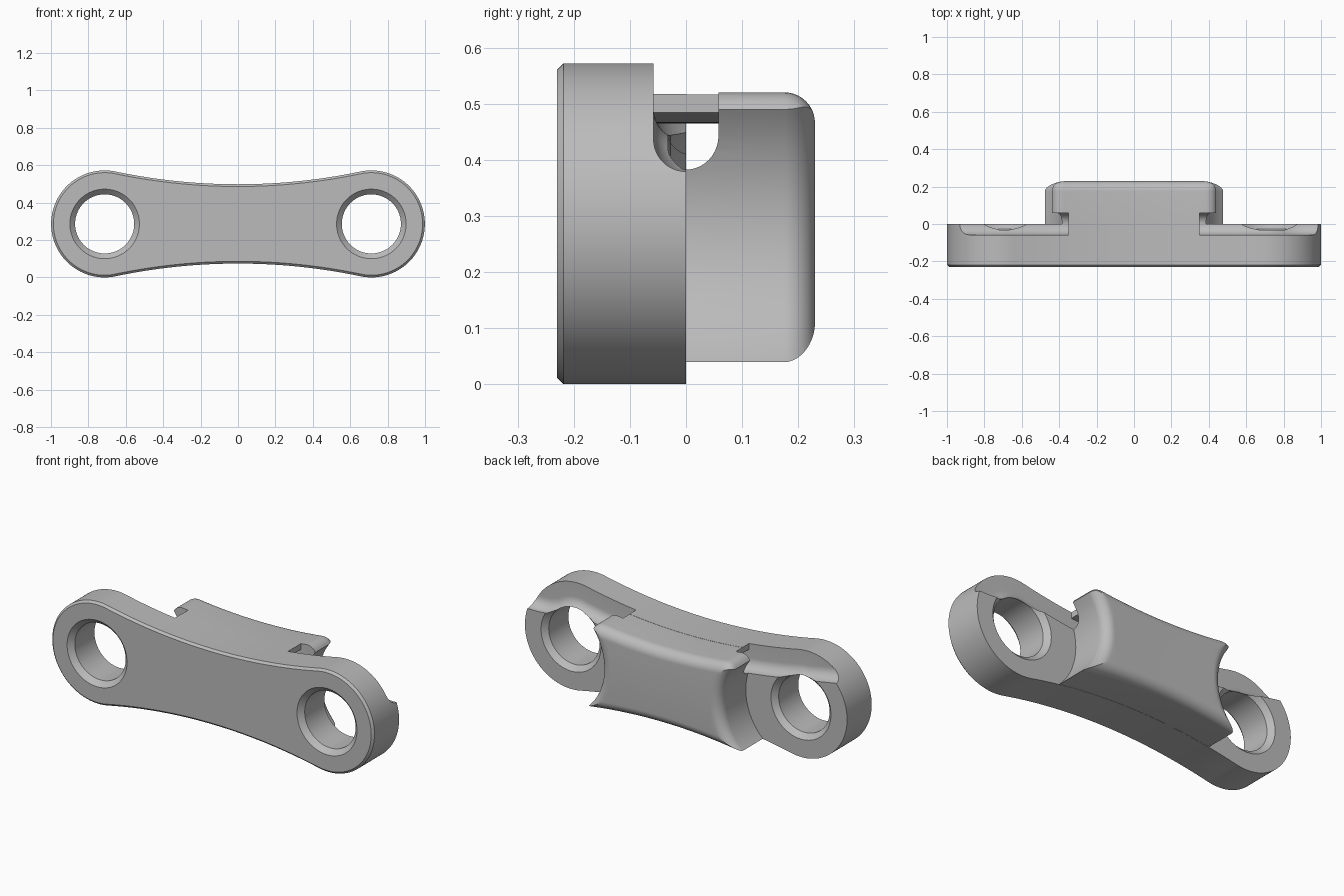
import bpy, bmesh
from math import sin, cos, pi, sqrt, atan2

cube = bpy.data.objects.get("Cube")
if cube:
    bpy.data.objects.remove(cube, do_unlink=True)

EYE_X, MID_Z, EYE_R = 0.713, 0.286, 0.286    # end eyes
WAIST = 0.212                                # half height in the middle
ARC_R = 3.186                                # concave long sides
ARC_Z = MID_Z + WAIST + ARC_R
PHI = atan2(ARC_Z - MID_Z, -EYE_X)           # where side meets eye
BACK = 0.23

metal = bpy.data.materials.new("grey metal")
metal.use_nodes = True
GREY = (0.5, 0.5, 0.5, 1)
metal.diffuse_color = GREY
metal.node_tree.nodes["Principled BSDF"].inputs["Base Color"].default_value = GREY


def lerp(a, b, n):
    return [a + (b - a) * i / n for i in range(n + 1)]


def loft(name, sections):
    """Closed solid through a row of rings with equal point counts."""
    bm = bmesh.new()
    rings = [[bm.verts.new(p) for p in s] for s in sections]
    n = len(rings[0])
    for a, b in zip(rings, rings[1:]):
        for i in range(n):
            j = (i + 1) % n
            bm.faces.new((a[i], a[j], b[j], b[i]))
    bm.faces.new(rings[0])
    bm.faces.new(rings[-1])
    bmesh.ops.recalc_face_normals(bm, faces=bm.faces)
    mesh = bpy.data.meshes.new(name)
    bm.to_mesh(mesh)
    bm.free()
    mesh.materials.append(metal)
    ob = bpy.data.objects.new(name, mesh)
    bpy.context.collection.objects.link(ob)
    return ob


def lathe(name, x, profile):
    """Solid turned about the axis of one eye; profile is (y, radius)."""
    angles = lerp(0, 2 * pi, 96)[:-1]
    return loft(name, [[(x + r * cos(a), y, MID_Z + r * sin(a)) for a in angles]
                       for y, r in profile])


def combine(ob, other, op):
    mod = ob.modifiers.new(op, "BOOLEAN")
    mod.operation, mod.solver, mod.object = op, "EXACT", other
    bpy.context.view_layer.objects.active = ob
    bpy.ops.object.modifier_apply(modifier=mod.name)
    bpy.data.objects.remove(other, do_unlink=True)


def side_top(x, inset=0.0):
    return ARC_Z - sqrt((ARC_R + inset) ** 2 - x * x)


def outline(inset):
    r = EYE_R - inset
    half = [(EYE_X + r * cos(a), MID_Z + r * sin(a)) for a in lerp(-PHI, PHI, 64)]
    end = half[-1][0]
    half += [(x, side_top(x, inset)) for x in lerp(end, -end, 40)[1:-1]]
    return half + [(-x, 2 * MID_Z - z) for x, z in half]


# Link plate with a chamfered front edge
link = loft("link_plate", [[(x, y, z) for x, z in outline(d)]
                           for y, d in ((-BACK, 0.012), (-BACK + 0.012, 0), (0, 0))])

# Rear boss: rounded cross-sections following the concave sides
ROUND = 0.055


def boss_section(x):
    top, low = side_top(x, 0.001), 2 * MID_Z - side_top(x, 0.001)
    over = min(max(abs(x) - 0.38, 0), 0.065)
    top -= 0.065 - sqrt(0.065 ** 2 - over ** 2)
    c = BACK - ROUND
    ring = [(x, -0.02, top)]
    ring += [(x, c + ROUND * sin(a), top - ROUND + ROUND * cos(a)) for a in lerp(0, pi / 2, 10)]
    ring += [(x, c + ROUND * cos(a), low + ROUND - ROUND * sin(a)) for a in lerp(0, pi / 2, 10)]
    return ring + [(x, -0.02, low)]


boss = loft("rear_boss", [boss_section(x) for x in lerp(-0.52, 0.52, 104)])
flank = [(-0.1, 0.342)] + [(BACK - ROUND + ROUND * sin(a), 0.342 + ROUND - ROUND * cos(a))
                           for a in lerp(0, pi / 2, 10)] + [(BACK + 0.05, 0.342 + ROUND)]
for s in (-1, 1):
    combine(boss, lathe("flank_cutter", s * EYE_X, flank), "DIFFERENCE")
combine(link, boss, "UNION")

# Chamfered eye holes
CH = 0.028
for s in (-1, 1):
    hole = [(-BACK - 0.03, 0.216), (-BACK + CH, 0.158), (-CH, 0.158), (0.03, 0.216)]
    combine(link, lathe("hole_cutter", s * EYE_X, hole), "DIFFERENCE")

# Round-bottomed channel: open over the eyes, a tunnel through the boss
DEPTH, SLOT = 0.08, 0.058
axis_r = EYE_R - DEPTH
GATE = 0.35


def eye_arc(last):
    return [(EYE_X + axis_r * cos(a), MID_Z + axis_r * sin(a)) for a in lerp(PHI, last, 14)]


left = [(-x, z) for x, z in eye_arc(pi / 2)]
right = eye_arc(0.96)
mid = lerp(-GATE, GATE, 24)
inner = lerp(-0.65, -GATE - 0.001, 10) + mid + lerp(GATE + 0.001, 0.65, 10)
path = [(-1.05, 0.55)] + left[::-1] + [(x, side_top(x, DEPTH)) for x in inner]
path += right + [(0.875, 0.44), (0.92, 0.437), (1.05, 0.437)]

sections = []
for i, (x, z) in enumerate(path):
    (x0, z0), (x1, z1) = path[max(i - 1, 0)], path[min(i + 1, len(path) - 1)]
    length = sqrt((x1 - x0) ** 2 + (z1 - z0) ** 2)
    nx, nz = -(z1 - z0) / length, (x1 - x0) / length
    head = 0.047 if abs(x) < GATE + 0.0005 else 0.3
    ring = [(x - nx * SLOT * sin(a), SLOT * cos(a), z - nz * SLOT * sin(a))
            for a in lerp(0, pi, 20)]
    sections.append(ring + [(x, -SLOT, z + head), (x, SLOT, z + head)])
combine(link, loft("channel_cutter", sections), "DIFFERENCE")

# Smooth curved walls, crisp edges
bpy.ops.object.select_all(action="DESELECT")
link.select_set(True)
bpy.context.view_layer.objects.active = link
bpy.ops.object.shade_smooth_by_angle(angle=0.5)
